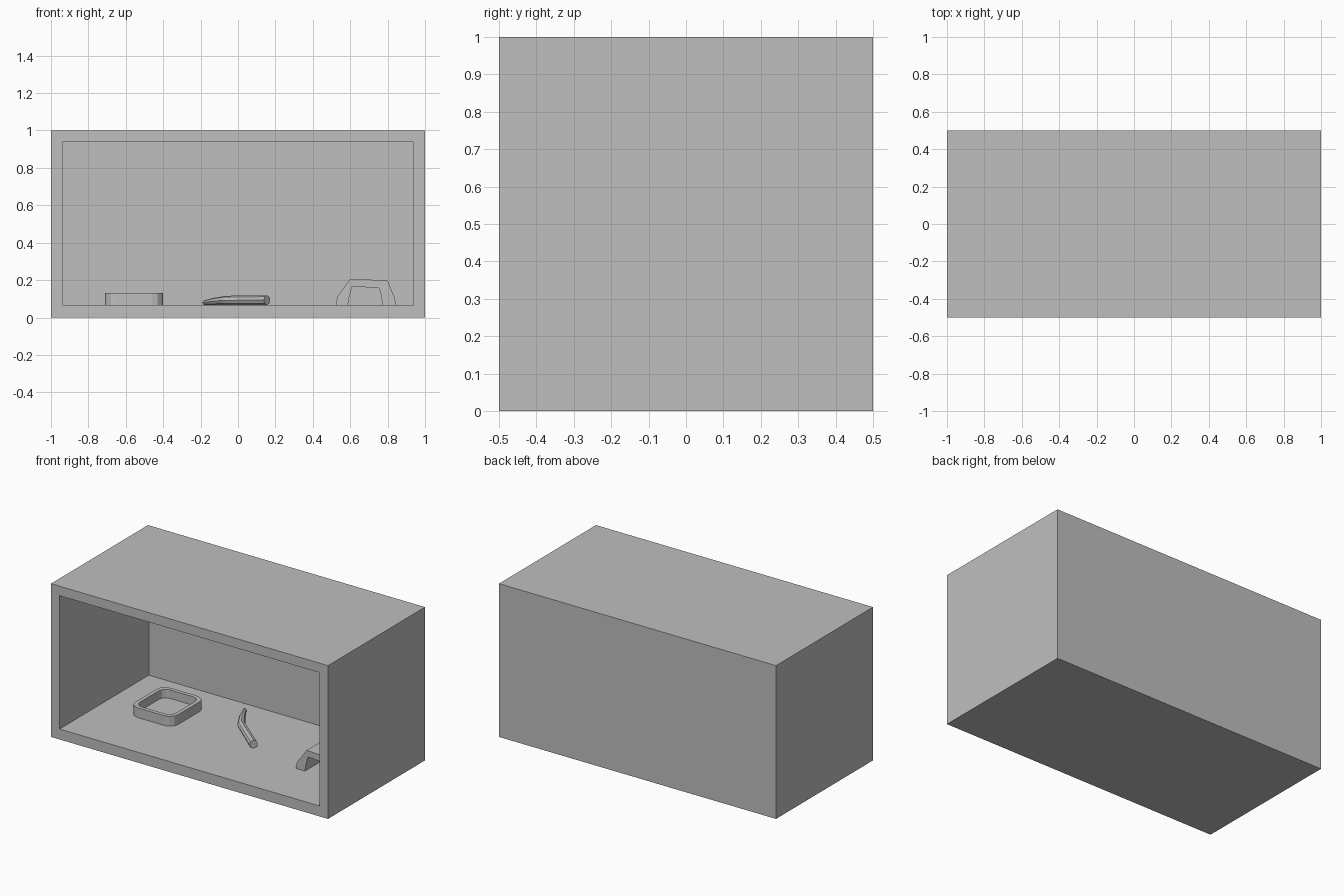
import bpy, bmesh, math
from mathutils import Vector

if "Cube" in bpy.data.objects:
    bpy.data.objects.remove(bpy.data.objects["Cube"])

grey = bpy.data.materials.new("plain grey")
grey.use_nodes = True
colour = (0.52, 0.52, 0.52, 1)
grey.diffuse_color = colour
grey.node_tree.nodes["Principled BSDF"].inputs["Base Color"].default_value = colour

FLOOR = 0.068


def finish(name, bm):
    bmesh.ops.recalc_face_normals(bm, faces=bm.faces)
    mesh = bpy.data.meshes.new(name)
    bm.to_mesh(mesh)
    bm.free()
    mesh.materials.append(grey)
    obj = bpy.data.objects.new(name, mesh)
    bpy.context.collection.objects.link(obj)
    return obj


def loft(bm, loops, closed=False, cap=True):
    """Bridge equal-length loops of points with quads."""
    rings = [[bm.verts.new(p) for p in loop] for loop in loops]
    pairs = list(zip(rings, rings[1:]))
    if closed:
        pairs.append((rings[-1], rings[0]))
    n = len(rings[0])
    for a, b in pairs:
        for i in range(n):
            j = (i + 1) % n
            bm.faces.new((a[i], a[j], b[j], b[i]))
    if cap and not closed:
        bm.faces.new(rings[0])
        bm.faces.new(rings[-1])


# Enclosure: open-fronted box, lofted outside then inside
def rect(x, z0, z1, y):
    return [(-x, y, z0), (x, y, z0), (x, y, z1), (-x, y, z1)]


bm = bmesh.new()
loft(bm, [rect(1, 0, 1, 0.5), rect(1, 0, 1, -0.5),
          rect(0.938, FLOOR, 0.938, -0.5), rect(0.938, FLOOR, 0.938, 0.42)])
finish("enclosure", bm)


# Bowl: rounded rectangular rim with a thin bottom
def rounded(cx, cy, a, b, r, z, steps=3):
    points = []
    for k, (sx, sy) in enumerate([(1, 1), (-1, 1), (-1, -1), (1, -1)]):
        for s in range(steps + 1):
            t = math.pi / 2 * (k + s / steps)
            points.append((cx + sx * (a - r) + r * math.cos(t),
                           cy + sy * (b - r) + r * math.sin(t), z))
    return points


bm = bmesh.new()
rim = 0.025
outer = (-0.555, 0.066, 0.155, 0.17, 0.06)
inner = (-0.555, 0.066, 0.155 - rim, 0.17 - rim, 0.06 - rim / 2)
loft(bm, [rounded(*outer, FLOOR), rounded(*outer, 0.132),
          rounded(*inner, 0.132), rounded(*inner, FLOOR + 0.008)])
finish("bowl", bm)

# Branch: bent tapering stick lying on the floor
path = [Vector(p) for p in [(0.155, -0.06, 0.093), (-0.065, 0.126, 0.092),
                            (-0.13, 0.23, 0.086), (-0.18, 0.325, 0.08)]]
radii = [0.026, 0.024, 0.019, 0.012]
loops = []
for i, (p, r) in enumerate(zip(path, radii)):
    d = (path[min(i + 1, len(path) - 1)] - path[max(i - 1, 0)]).normalized()
    side = d.cross(Vector((0, 0, 1))).normalized()
    up = side.cross(d)
    loops.append([p + r * (side * math.cos(t) + up * math.sin(t))
                  for t in (math.tau * k / 8 for k in range(8))])
bm = bmesh.new()
loft(bm, loops)
finish("branch", bm)

# Hide: angular arch, open at both ends
outside = [(0.524, FLOOR), (0.53, 0.11), (0.60, 0.207),
           (0.80, 0.198), (0.84, 0.10), (0.842, FLOOR)]
inside = [(0.588, FLOOR), (0.594, 0.107), (0.61, 0.166),
          (0.754, 0.158), (0.768, 0.107), (0.77, FLOOR)]
profile = outside + inside[::-1]
bm = bmesh.new()
loft(bm, [[(x, y, z) for x, z in profile] for y in (-0.15, 0.13)], cap=False)
bm.verts.ensure_lookup_table()
n, m = len(profile), len(outside)
for base in (0, n):
    for i in range(m - 1):
        ids = (i, i + 1, n - 2 - i, n - 1 - i)
        bm.faces.new([bm.verts[base + k] for k in ids])
finish("hide_arch", bm)
